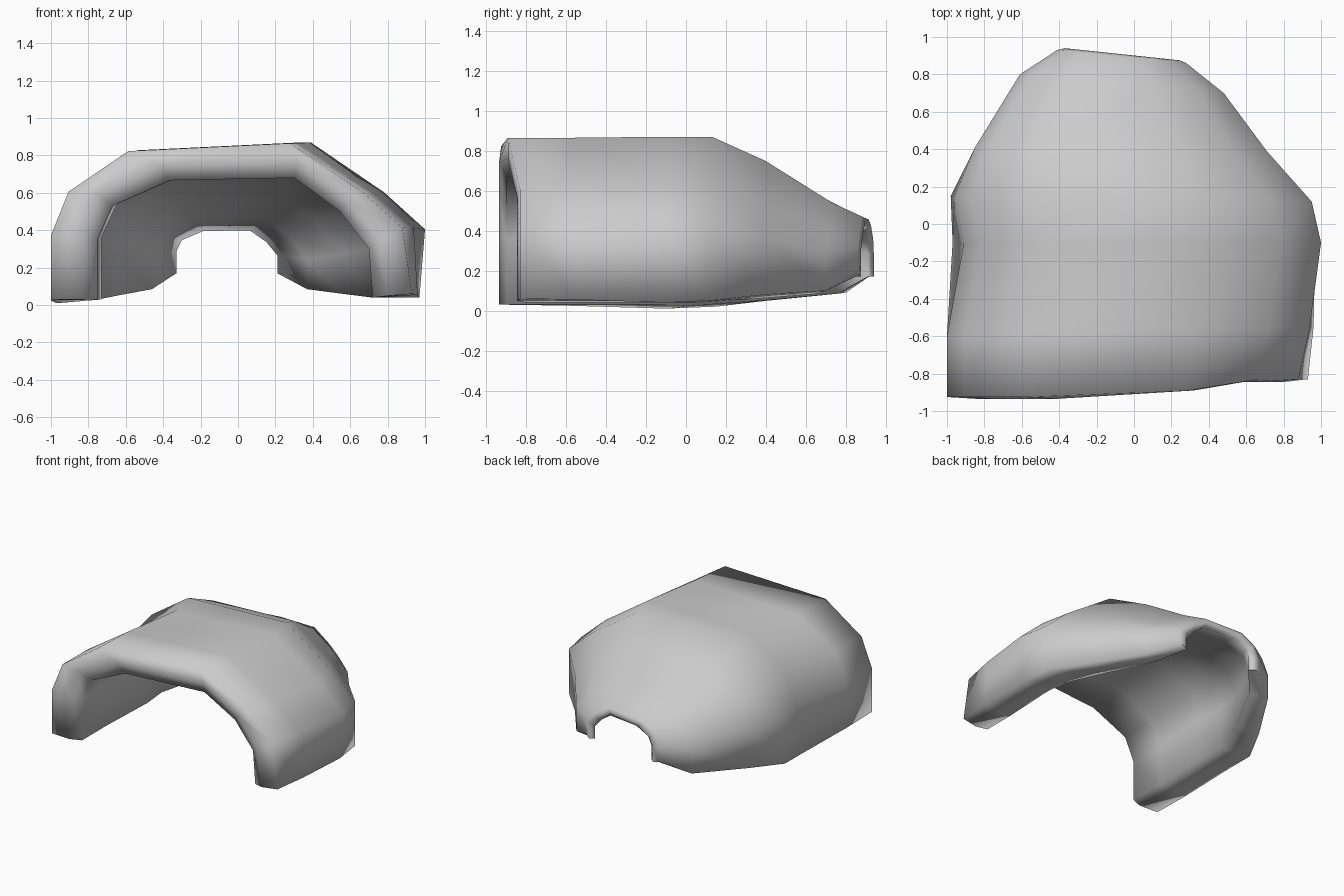
import bpy, bmesh

if "Cube" in bpy.data.objects:
    bpy.data.objects.remove(bpy.data.objects["Cube"])

# Arch profiles: u across (-1 left .. 1 right), v up (0 bottom .. 1 top)
ARCH_OUT = [(-1, 0), (-1, .41), (-.9, .69), (-.56, .95),
            (.36, 1), (.77, .69), (1, .46), (1, 0)]
ARCH_IN = [(-1, 0), (-1, .5), (-.89, .77), (-.47, .98),
           (.45, 1), (.78, .73), (1, .42), (1, 0)]

# Stations: x left, x right, z bottom, z top, y left, y right, foot flare left, right
OUTER = [
    (-1.00, .88, .03, .865, -.925, -.83, 0, .05),
    (-1.00, .94, .025, .865, -.60, -.55, 0, .02),
    (-.91, 1.00, .01, .870, -.10, -.10, -.06, -.03),
    (-.96, .95, .02, .870, .15, .12, -.02, 0),
    (-.85, .71, .05, .750, .41, .39, 0, 0),
    (-.61, .48, .09, .540, .80, .70, 0, 0),
    (-.41, .28, .18, .470, .93, .86, 0, 0),
]
BACK_LIP = [(-.37, .245, .17, .44, .94, .875, 0, 0)]
INNER = [
    (-.33, .21, .17, .40, .91, .85, 0, 0),
    (-.46, .37, .085, .46, .76, .66, 0, 0),
    (-.65, .56, .05, .58, .38, .36, 0, 0),
    (-.75, .72, .03, .68, .10, .08, 0, 0),
    (-.73, .74, .03, .69, -.10, -.10, 0, 0),
    (-.75, .72, .03, .69, -.60, -.55, 0, 0),
    (-.75, .70, .03, .68, -.90, -.81, 0, .02),
]
FRONT_LIP = [(-.84, .76, .03, .76, -.935, -.845, 0, .04)]


def section(bm, s, arch, lift):
    xl, xr, zb, zt, yl, yr, fl, fr = s
    row = []
    for i, (u, v) in enumerate(arch):
        t = (u + 1) / 2
        # The front edge is straight on the left and steps back on the right
        ty = min(1, max(0, (u - .15) / .6)) if yl < -.8 else t
        x = xl + (xr - xl) * t + (fl if i == 0 else fr if i == 7 else 0)
        z = zb + (zt - zb) * v
        if i == 7:
            z += lift
        row.append(bm.verts.new((x, yl + (yr - yl) * ty, z)))
    return row


# Thick hood shell: outer skin, back lip, inner skin and front lip in one loop
bm = bmesh.new()
rows = [section(bm, s, ARCH_OUT, .03 if s[4] < .5 else .01) for s in OUTER]
rows += [section(bm, s, ARCH_OUT, 0) for s in BACK_LIP]
rows += [section(bm, s, ARCH_IN, .01 if s[4] < .5 else 0) for s in INNER]
rows += [section(bm, s, ARCH_IN, .02) for s in FRONT_LIP]
n = len(rows)
for a in range(n):
    r0, r1 = rows[a], rows[(a + 1) % n]
    for i in range(7):
        bm.faces.new((r0[i], r0[i + 1], r1[i + 1], r1[i]))

# Foot soles between outer and inner skins
k = len(OUTER)
for col in (0, 7):
    for a in range(k - 1):
        b = 2 * k - a
        bm.faces.new((rows[a][col], rows[a + 1][col], rows[b - 1][col], rows[b][col]))
    bm.faces.new((rows[k - 1][col], rows[k][col], rows[k + 1][col]))
    bm.faces.new((rows[0][col], rows[n - 2][col], rows[n - 1][col]))
bmesh.ops.recalc_face_normals(bm, faces=bm.faces)

mesh = bpy.data.meshes.new("hood_shell")
bm.to_mesh(mesh)
bm.free()
hood = bpy.data.objects.new("hood_shell", mesh)
bpy.context.collection.objects.link(hood)
bpy.context.view_layer.objects.active = hood
hood.select_set(True)
bpy.ops.object.shade_smooth_by_angle(angle=1.75)
